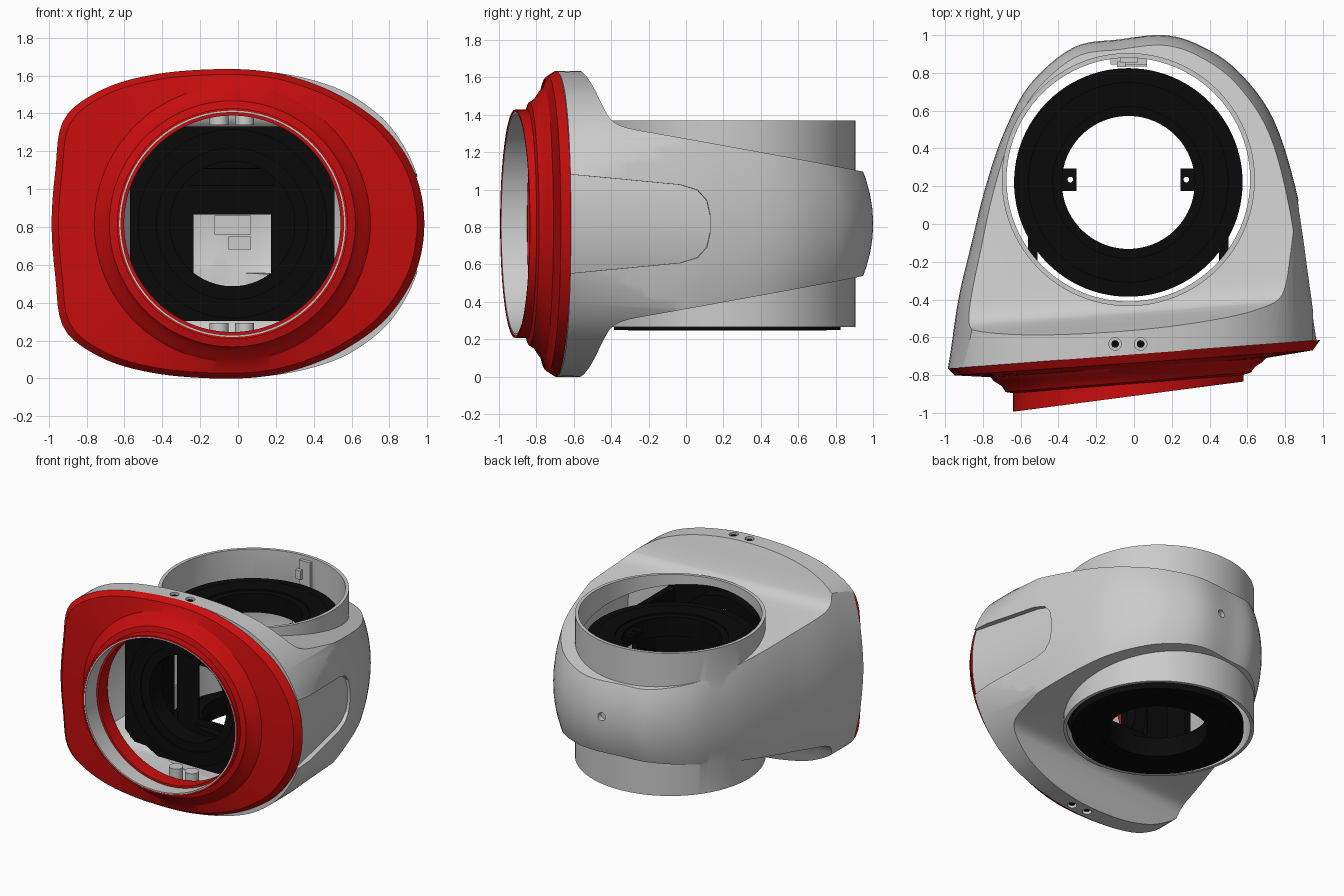
import bpy, bmesh, math
from mathutils import Vector

if "Cube" in bpy.data.objects:
    bpy.data.objects.remove(bpy.data.objects["Cube"])

ZC, CX = 0.817, -0.03      # mid height, opening centre
TC = (-0.03, 0.235)        # vertical tube centre
N = 128


def material(name, col):
    m = bpy.data.materials.new(name)
    m.diffuse_color = (*col, 1)
    m.use_nodes = True
    m.node_tree.nodes["Principled BSDF"].inputs["Base Color"].default_value = m.diffuse_color
    return m


RED = material("red", (0.58, 0.004, 0.004))
BLACK = material("black", (0.003, 0.003, 0.003))


def loft(name, loops, mat=None, closed=False):
    """Skin a list of equal point loops; cap the ends or close into a ring."""
    bm = bmesh.new()
    vs = [[bm.verts.new(p) for p in lp] for lp in loops]
    n = len(loops[0])
    for i in range(len(vs) if closed else len(vs) - 1):
        a, b = vs[i], vs[(i + 1) % len(vs)]
        for j in range(n):
            k = (j + 1) % n
            bm.faces.new((a[j], a[k], b[k], b[j]))
    if not closed:
        bm.faces.new(vs[0])
        bm.faces.new(vs[-1])
    bmesh.ops.recalc_face_normals(bm, faces=bm.faces)
    me = bpy.data.meshes.new(name)
    bm.to_mesh(me)
    bm.free()
    ob = bpy.data.objects.new(name, me)
    bpy.context.collection.objects.link(ob)
    if mat:
        me.materials.append(mat)
    return ob


def circle(c, r, h, axis='Z', n=96):
    out = []
    for i in range(n):
        t = 2 * math.pi * i / n
        u, v = c[0] + r * math.cos(t), c[1] + r * math.sin(t)
        out.append((u, v, h) if axis == 'Z' else (u, h, v))
    return out


def cyl(name, c, r, a, b, axis='Z', mat=None, n=96):
    return loft(name, [circle(c, r, a, axis, n), circle(c, r, b, axis, n)], mat)


def ring(name, c, ro, ri, a, b, axis='Z', mat=None):
    return loft(name, [circle(c, r, h, axis) for r, h in ((ro, a), (ro, b), (ri, b), (ri, a))], mat, True)


def box(name, x, y, z, mat=None):
    return loft(name, [[(x[0], y[0], h), (x[1], y[0], h), (x[1], y[1], h), (x[0], y[1], h)] for h in z], mat)


def boolean(ob, cutter, op='DIFFERENCE'):
    m = ob.modifiers.new("bool", 'BOOLEAN')
    m.operation, m.object, m.solver = op, cutter, 'EXACT'
    bpy.context.view_layer.objects.active = ob
    bpy.ops.object.modifier_apply(modifier=m.name)
    bpy.data.objects.remove(cutter)


def spline(pts, steps=6, cyclic=False):
    """Catmull-Rom through 2D points."""
    p = [Vector(q) for q in pts]
    n, out = len(p), []
    for i in range(n if cyclic else n - 1):
        g = (lambda k: p[k % n]) if cyclic else (lambda k: p[min(max(k, 0), n - 1)])
        a, b, c, d = g(i - 1), g(i), g(i + 1), g(i + 2)
        for s in range(steps):
            t = s / steps
            out.append(0.5 * (2 * b + (c - a) * t + (2 * a - 5 * b + 4 * c - d) * t * t + (3 * b - a - 3 * c + d) * t ** 3))
    return out if cyclic else out + [p[-1]]


def front_outline(right):
    """Flange outline (x, z), mirrored top to bottom, resampled by angle."""
    up = [(0.985, ZC)] + right + [(0.15, 1.622), (-0.12, 1.634), (-0.45, 1.605), (-0.72, 1.525),
                                  (-0.92, 1.37), (-0.965, 1.1), (-0.985, ZC)]
    pts = spline(up + [(x, 2 * ZC - z) for x, z in up[-2:0:-1]], 6, True)
    pol = sorted((math.atan2(q.y - ZC, q.x - CX) % (2 * math.pi), math.hypot(q.x - CX, q.y - ZC)) for q in pts)
    pol = [(pol[-1][0] - 2 * math.pi, pol[-1][1])] + pol + [(pol[0][0] + 2 * math.pi, pol[0][1])]
    out = []
    for i in range(N):
        t = 2 * math.pi * i / N
        for (a, ra), (b, rb) in zip(pol, pol[1:]):
            if a <= t < b:
                r = ra + (rb - ra) * (t - a) / (b - a)
                out.append((CX + r * math.cos(t), ZC + r * math.sin(t)))
                break
    return out


def slanted(pts, y, slope):
    return [(x, y + slope * x, z) for x, z in pts]


def disc(r):
    return [(x, z) for x, z, _ in circle((CX, ZC), r, 0, n=N)]


# ---- grey housing: plan shape x side profile x front outline
plan = spline([(-1.06, -1.1), (-0.985, -0.76), (-0.93, -0.4), (-0.86, -0.1), (-0.785, 0.2), (-0.69, 0.48),
               (-0.55, 0.74), (-0.32, 0.935), (-0.08, 0.977), (0.16, 1.0), (0.35, 0.945), (0.55, 0.81),
               (0.74, 0.55), (0.87, 0.13), (0.94, -0.3), (0.985, -0.61), (1.06, -1.1)])
side = [(-0.69, 1.75), (-0.575, 1.75)] + [tuple(q) for q in spline(
    [(-0.565, 1.64), (-0.54, 1.57), (-0.5, 1.455), (-0.46, 1.375), (-0.4, 1.338), (-0.32, 1.318)], 4)] + [(1.3, 1.03)]
side += [(y, 2 * ZC - z) for y, z in reversed(side)]
outline = front_outline([(0.945, 1.08), (0.81, 1.325), (0.61, 1.49), (0.4, 1.575)])


def housing_solid(name):
    layers = []
    for i in range(25):
        z = -0.13 + 1.9 * i / 24
        d = (z - ZC) ** 2
        layers.append([(q.x * (1 - 0.25 * d), -0.7 + (q.y + 0.7) * (1 - 0.4 * d), z) for q in plan])
    ob = loft(name, layers)
    boolean(ob, loft("side_cut", [[(x, y + 0.0765 * x, z) for y, z in side] for x in (-1.3, 1.3)]), 'INTERSECT')
    boolean(ob, loft("front_cut", [slanted(outline, y, 0) for y in (-1.4, 1.4)]), 'INTERSECT')
    return ob


body = housing_solid("housing")
cavity = housing_solid("cavity")
for v in cavity.data.vertices:
    v.co = (v.co.x * 0.94, -0.737 + (v.co.y + 0.75) * 0.955, ZC + (v.co.z - ZC) * 0.94)
boolean(body, cyl("tube", TC, 0.67, 0.265, 1.37), 'UNION')
boolean(body, cavity)
boolean(body, cyl("bore", TC, 0.645, 0, 1.6))
boolean(body, cyl("front_bore", (CX, ZC), 0.6, -1.0, -0.5, 'Y'))

# side pocket following the wall, rear screw hole, flange screw holes
half = [(0.265, -0.63), (0.208, -0.03), (0.18, 0.06), (0.125, 0.11), (0.05, 0.127)]
levels = [(-d, y) for d, y in half] + [(d, y) for d, y in reversed(half)]
floor = lambda d, y: 0.872 - 0.155 * y - 0.6 * d * d
boolean(body, loft("pocket", [[(floor(d, -0.66), -0.66, ZC + d), (floor(d, y), y, ZC + d),
                               (1.2, y + 0.03, ZC + d), (1.2, -0.66, ZC + d)] for d, y in levels]))
boolean(body, cyl("rear_hole", (0.03, 0.84), 0.03, 0.955, 1.1, 'Y', n=32))
for i, x in enumerate((-0.1, 0.035)):
    for j, s in enumerate((1, -1)):
        h = lambda z: ZC + s * (z - ZC)
        boolean(body, cyl("hole", (x, -0.635), 0.033, h(1.605), h(1.75), n=32))
        cyl(f"flange_screw_{i}{j}", (x, -0.635), 0.02, h(1.59), h(1.622), mat=BLACK, n=24)
        cyl(f"screw_post_{i}{j}", (x, -0.615), 0.05, h(1.34), h(1.595), n=32)

# ---- red front flange with stepped collar, grey liner inside it
red = front_outline([(0.937, 1.08), (0.79, 1.31), (0.59, 1.465), (0.38, 1.563)])
small = [(CX + (x - CX) * 0.962, ZC + (z - ZC) * 0.965) for x, z in red]
loft("front_flange", [slanted(red, -0.69, 0.0765), slanted(small, -0.735, 0.07), slanted(disc(0.73), -0.758, 0.07),
                      slanted(disc(0.71), -0.78, 0.072), slanted(disc(0.67), -0.805, 0.076),
                      slanted(disc(0.65), -0.835, 0.08), slanted(disc(0.61), -0.845, 0.08),
                      slanted(disc(0.61), -0.91, 0.131), slanted(disc(0.598), -0.91, 0.131),
                      slanted(disc(0.598), -0.80, 0.08), slanted(disc(0.572), -0.80, 0.08),
                      slanted(disc(0.572), -0.69, 0.0765)], RED, True)
loft("collar_liner", [slanted(disc(r), y, s) for r, y, s in (
    (0.598, -0.80, 0.08), (0.598, -0.907, 0.131), (0.588, -0.907, 0.131), (0.588, -0.80, 0.08))], None, True)

# ---- black inner frame: top and bottom bearing rings
RC = (CX, 0.22)
for name, a, b, h0, h1 in (("upper_ring", 1.11, 1.17, 1.02, 1.115), ("lower_ring", 0.25, 0.31, 0.305, 0.4)):
    ring(name, RC, 0.605, 0.352, a, b, mat=BLACK)
    ring(name + "_lip", RC, 0.53, 0.40, a - 0.004, b + 0.012, mat=BLACK)
    ring(name + "_hub", RC, 0.44, 0.355, h0, h1, mat=BLACK)
for s, name in ((-1, "left"), (1, "right")):
    x = CX + s * 0.315
    tab = box(f"{name}_tab", (x - 0.04, x + 0.04), (0.175, 0.295), (1.12, 1.15), BLACK)
    boolean(tab, cyl("hole", (x - s * 0.008, 0.235), 0.015, 1, 1.3, n=24))
    xa, xb = sorted((CX + s * 0.48, CX + s * 0.53))
    box(f"{name}_frame_rail", (xa, xb), (-0.52, -0.05), (0.36, 1.16), BLACK)

# black front plate close behind the collar, its hub, and windowed backing
q = [(0.54, ZC), (0.54, 1.19), (0.46, 1.27), (0.36, 1.275), (0.26, 1.33)]
q += [(-x, z) for x, z in reversed(q[1:])] + [(-0.54, ZC)]
q += [(x, 2 * ZC - z) for x, z in q[-2:0:-1]]
plate = loft("front_plate", [[(CX + x, y, z) for x, z in q] for y in (-0.57, -0.51)], BLACK)
boolean(plate, cyl("hole", (CX, ZC), 0.33, -0.8, 0.1, 'Y'))
for x, z in ((-0.15, 1.265), (0.09, 1.265), (-0.26, 1.22), (0.2, 1.22)):
    boolean(plate, cyl("hole", (x, z), 0.018, -0.8, 0.1, 'Y', n=24))
ring("front_plate_ring", (CX, ZC), 0.5, 0.40, -0.582, -0.565, 'Y', BLACK)
ring("front_plate_hub", (CX, ZC), 0.43, 0.333, -0.515, -0.42, 'Y', BLACK)
back = box("front_plate_backing", (-0.42, 0.36), (-0.15, -0.135), (0.31, 1.12), BLACK)
boolean(back, box("window", (-0.235, 0.175), (-0.3, 0.1), (0.45, 0.865)))

# ---- small grey fittings on the inner back wall
box("tube_tab", (-0.075, 0.02), (0.855, 0.885), (1.13, 1.34))
box("tube_clip", (-0.09, -0.045), (0.83, 0.86), (1.2, 1.27))
box("wall_block_upper", (-0.125, 0.07), (0.845, 0.89), (0.76, 0.86))
box("wall_block_lower", (-0.05, 0.07), (0.835, 0.89), (0.68, 0.75))

# ---- shading
bpy.ops.object.select_all(action='SELECT')
bpy.context.view_layer.objects.active = body
bpy.ops.object.shade_smooth_by_angle(angle=math.radians(28))
